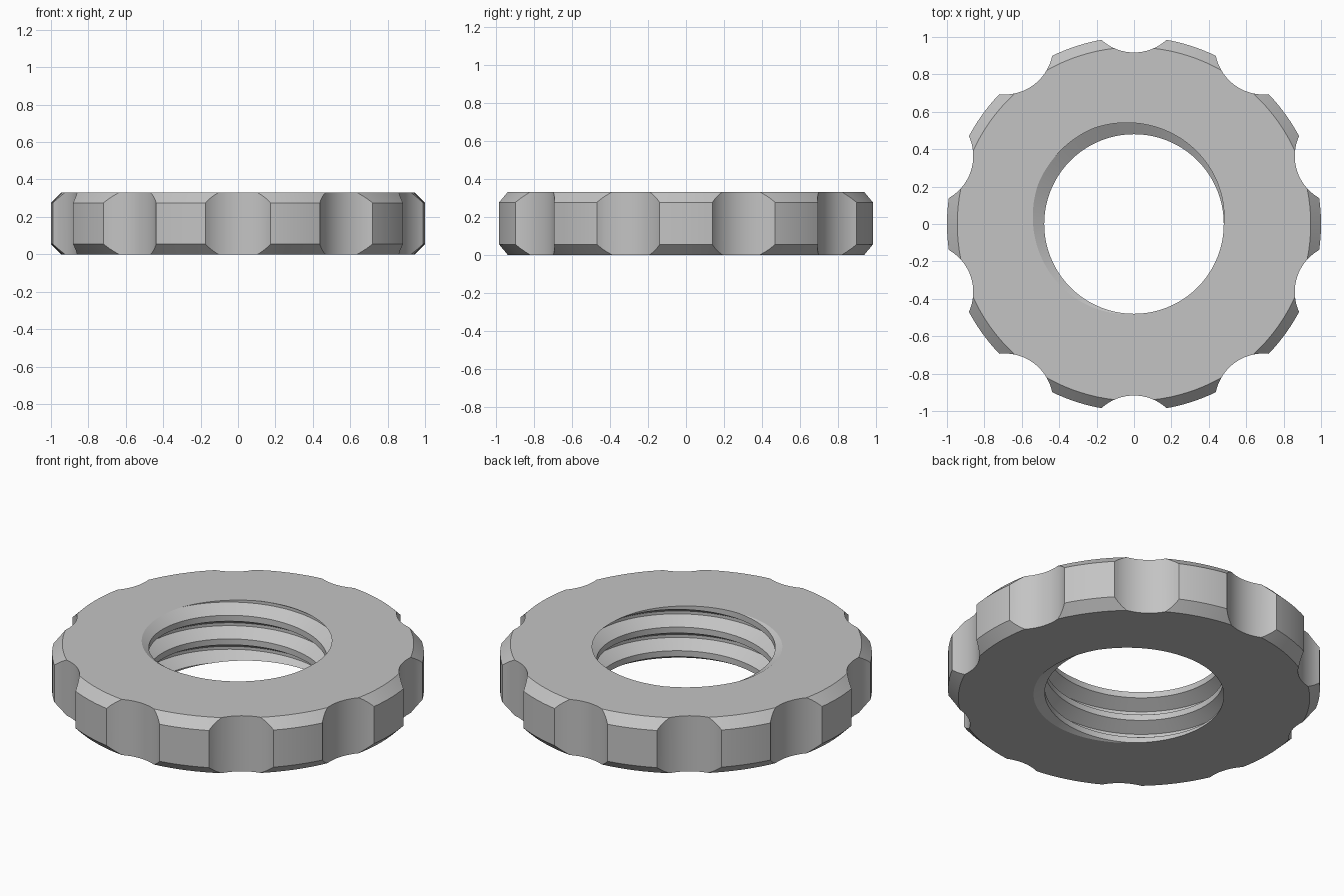
import bpy, bmesh, math
from mathutils import Matrix

if "Cube" in bpy.data.objects:
    bpy.data.objects.remove(bpy.data.objects["Cube"])

H = 0.33                       # thickness
R_OUT, CHAMFER = 1.0, 0.055
R_MINOR, R_MAJOR, PITCH = 0.48, 0.555, 0.14
SCALLOP_R, SCALLOP_D, SCALLOPS = 0.259, 1.176, 10
SEG = 120

grey = bpy.data.materials.new("plain grey")
grey.diffuse_color = (0.55, 0.55, 0.55, 1)
grey.use_nodes = True
grey.node_tree.nodes["Principled BSDF"].inputs["Base Color"].default_value = grey.diffuse_color


def make_object(name, bm):
    bmesh.ops.recalc_face_normals(bm, faces=bm.faces)
    mesh = bpy.data.meshes.new(name)
    bm.to_mesh(mesh)
    bm.free()
    obj = bpy.data.objects.new(name, mesh)
    mesh.materials.append(grey)
    bpy.context.collection.objects.link(obj)
    return obj


def chamfered_disc():
    bm = bmesh.new()
    profile = [(R_OUT - CHAMFER, 0), (R_OUT, CHAMFER),
               (R_OUT, H - CHAMFER), (R_OUT - CHAMFER, H)]
    rings = [[bm.verts.new((r * math.cos(math.tau * i / SEG),
                            r * math.sin(math.tau * i / SEG), z))
              for i in range(SEG)] for r, z in profile]
    for low, high in zip(rings, rings[1:]):
        for i in range(SEG):
            j = (i + 1) % SEG
            bm.faces.new((low[i], low[j], high[j], high[i]))
    bm.faces.new(rings[0][::-1])
    bm.faces.new(rings[-1])
    return make_object("ring_nut", bm)


def scallop_cutters():
    bm = bmesh.new()
    for k in range(SCALLOPS):
        a = math.radians(90) + math.tau * k / SCALLOPS
        place = Matrix.Translation((SCALLOP_D * math.cos(a),
                                    SCALLOP_D * math.sin(a), H / 2))
        bmesh.ops.create_cone(bm, cap_ends=True, segments=72,
                              radius1=SCALLOP_R, radius2=SCALLOP_R, depth=1,
                              matrix=place @ Matrix.Rotation(a, 4, 'Z'))
    return make_object("scallop_cutter", bm)


# Thread profile: half root, flank, crest, as fractions of the pitch
ROOT, FLANK = 1 / 16, 5 / 16


def thread_radius(phase):
    d = abs((phase + 0.5) % 1 - 0.5)      # distance from the groove centre
    t = min(max((d - ROOT) / FLANK, 0), 1)
    return R_MAJOR + (R_MINOR - R_MAJOR) * t


def thread_cutter():
    bm = bmesh.new()
    z0, z1 = -0.1, H + 0.1
    marks = (-ROOT - FLANK, -ROOT, ROOT, ROOT + FLANK)
    columns = []
    for i in range(SEG + 1):
        turn = i / SEG
        a = math.tau * turn
        lift = H + (turn - 0.375) * PITCH   # groove leaves the top at 135 deg
        column = []
        for n in range(-6, 4):
            for m in marks:
                z = min(max(lift + (n + m) * PITCH, z0), z1)
                r = thread_radius((z - lift) / PITCH)
                column.append(bm.verts.new((r * math.cos(a), r * math.sin(a), z)))
        columns.append(column)
    bottom, top = bm.verts.new((0, 0, z0)), bm.verts.new((0, 0, z1))
    for c, d in zip(columns, columns[1:]):
        for k in range(len(c) - 1):
            bm.faces.new((c[k], d[k], d[k + 1], c[k + 1]))
        bm.faces.new((bottom, d[0], c[0]))
        bm.faces.new((top, c[-1], d[-1]))
    bmesh.ops.remove_doubles(bm, verts=bm.verts, dist=1e-5)
    return make_object("thread_cutter", bm)


# Cut the grip scallops and the threaded bore
nut = chamfered_disc()
bpy.context.view_layer.objects.active = nut
nut.select_set(True)
for cutter in (scallop_cutters(), thread_cutter()):
    mod = nut.modifiers.new(cutter.name, 'BOOLEAN')
    mod.operation, mod.solver, mod.object = 'DIFFERENCE', 'EXACT', cutter
    bpy.ops.object.modifier_apply(modifier=mod.name)
    bpy.data.objects.remove(cutter)

bpy.ops.object.shade_smooth_by_angle(angle=math.radians(25))
